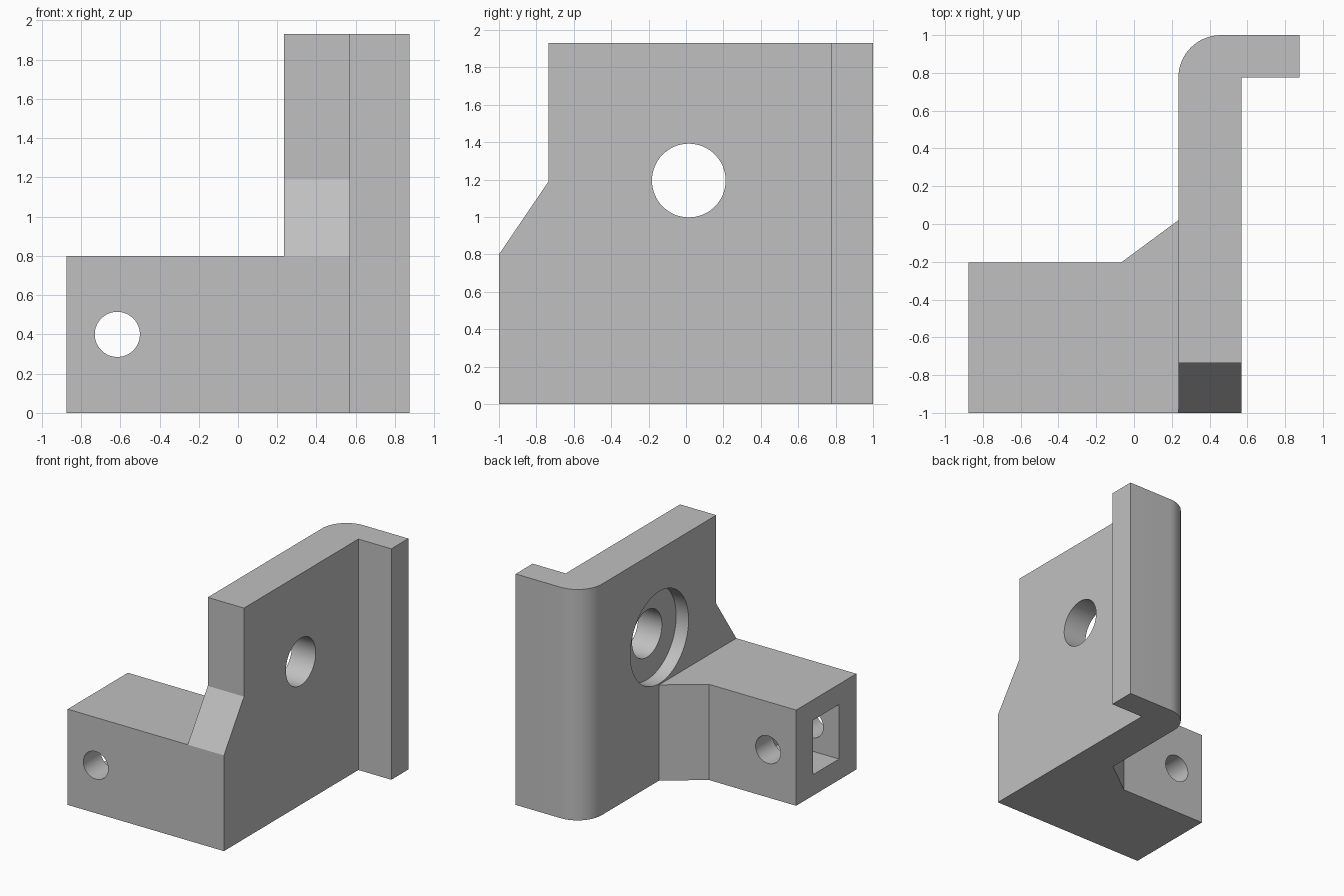
import bpy, bmesh, math
from mathutils import Vector

if "Cube" in bpy.data.objects:
    bpy.data.objects.remove(bpy.data.objects["Cube"], do_unlink=True)

HEIGHT, ARM_TOP = 1.93, 0.8
WALL_IN, WALL_OUT = 0.235, 0.57     # wall faces in x
END = 0.875                         # half width in x

grey = bpy.data.materials.new("plain grey")
grey.use_nodes = True
colour = (0.53, 0.53, 0.53, 1)
grey.diffuse_color = colour
grey.node_tree.nodes["Principled BSDF"].inputs["Base Color"].default_value = colour


def prism(name, points, along):
    """Extrude a closed outline of 3D points along a vector."""
    bm = bmesh.new()
    face = bm.faces.new([bm.verts.new(p) for p in points])
    new = bmesh.ops.extrude_face_region(bm, geom=[face])["geom"]
    bmesh.ops.translate(bm, vec=Vector(along),
                        verts=[v for v in new if isinstance(v, bmesh.types.BMVert)])
    bmesh.ops.recalc_face_normals(bm, faces=bm.faces)
    mesh = bpy.data.meshes.new(name)
    bm.to_mesh(mesh)
    bm.free()
    obj = bpy.data.objects.new(name, mesh)
    bpy.context.collection.objects.link(obj)
    obj.data.materials.append(grey)
    return obj


def box(name, low, high):
    (x0, y0, z0), (x1, y1, z1) = low, high
    outline = [(x0, y0, z0), (x1, y0, z0), (x1, y1, z0), (x0, y1, z0)]
    return prism(name, outline, (0, 0, z1 - z0))


def circle(radius, steps=64):
    for i in range(steps):
        a = math.tau * i / steps
        yield radius * math.cos(a), radius * math.sin(a)


# Bracket body: plan outline with arm, gusset, wall and rounded flange
R = 0.225
arc = [(WALL_IN + R - R * math.sin(a), 1 - R + R * math.cos(a))
       for a in (math.pi / 2 * i / 16 for i in range(17))]
plan = [(-END, -1), (WALL_OUT, -1), (WALL_OUT, 0.775), (END, 0.775), (END, 1)]
plan += arc + [(WALL_IN, 0.02), (-0.07, -0.205), (-END, -0.205)]
bracket = prism("bracket", [(x, y, 0) for x, y in plan], (0, 0, HEIGHT))

# Cutters: space above the arm, and the sloped front of the wall
cutters = [box("arm_top_cutter", (-1, -1.2, ARM_TOP), (WALL_IN, 0.3, 2.2))]
slope = [(-1, ARM_TOP), (-0.735, 1.19), (-0.735, 2.2), (-1.2, 2.2), (-1.2, ARM_TOP)]
cutters.append(prism("slope_cutter", [(0, y, z) for y, z in slope], (1, 0, 0)))

# Wall hole with a counterbore on the arm side
for name, radius, x0, x1 in (("wall_hole_cutter", 0.197, 0, 0.8),
                             ("counterbore_cutter", 0.385, 0, WALL_IN + 0.115)):
    ring = [(x0, 0.015 + a, 1.195 + b) for a, b in circle(radius)]
    cutters.append(prism(name, ring, (x1 - x0, 0, 0)))

# Cross hole and rectangular pocket in the arm
ring = [(-0.615 + a, -1.2, 0.4 + b) for a, b in circle(0.115)]
cutters.append(prism("arm_hole_cutter", ring, (0, 1.2, 0)))
cutters.append(box("pocket_cutter", (-1, -0.77, 0.175), (-0.35, -0.43, 0.63)))

bpy.context.view_layer.objects.active = bracket
for cutter in cutters:
    cutter.hide_render = True
    mod = bracket.modifiers.new(cutter.name, "BOOLEAN")
    mod.operation, mod.solver, mod.object = "DIFFERENCE", "EXACT", cutter
    bpy.ops.object.modifier_apply(modifier=mod.name)
for cutter in cutters:
    bpy.data.objects.remove(cutter, do_unlink=True)

# Smooth the curved faces, keep the edges sharp
bpy.ops.object.select_all(action="DESELECT")
bracket.select_set(True)
bpy.ops.object.shade_smooth_by_angle(angle=math.radians(30))
